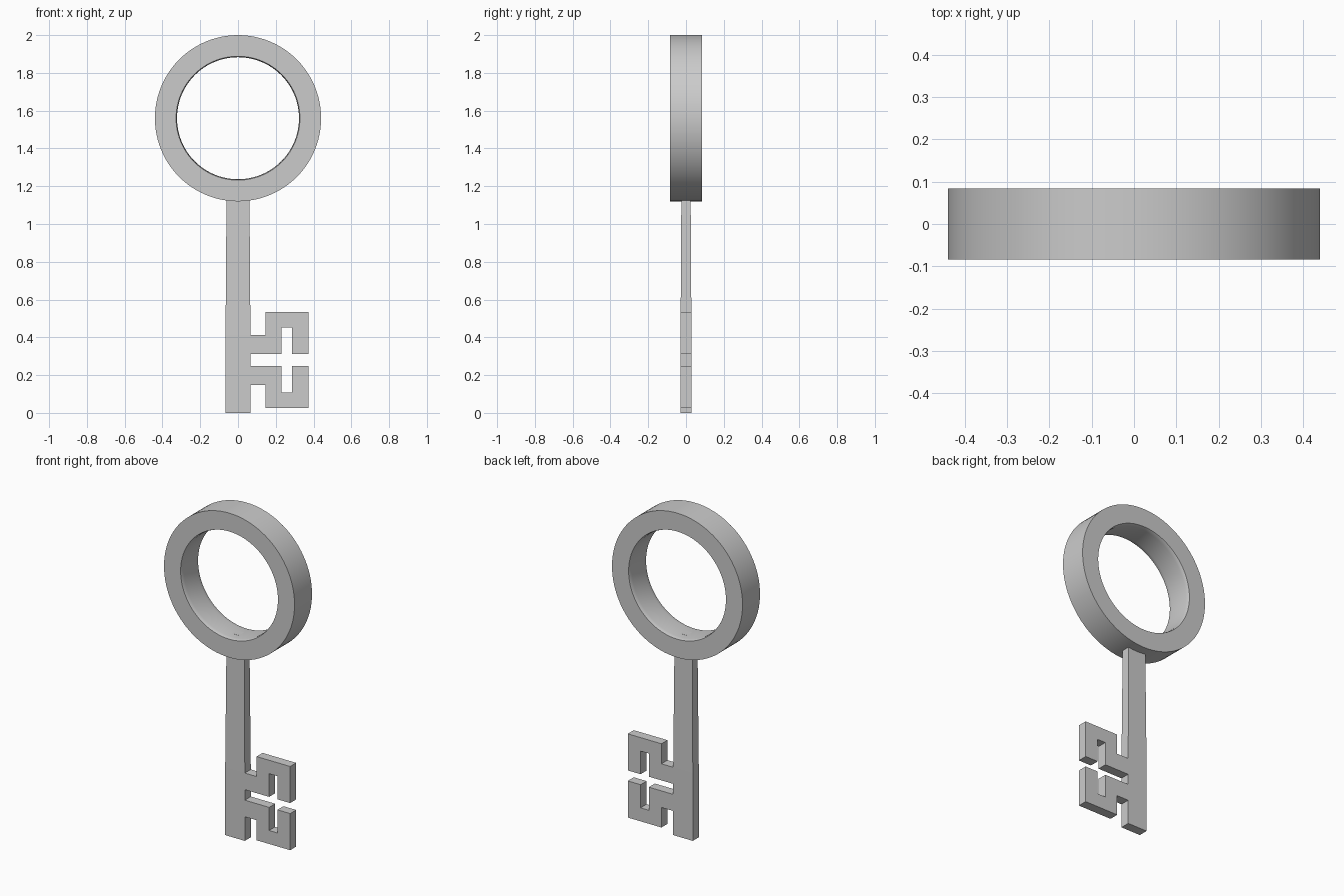
import bpy, bmesh, math
from mathutils import Vector

if "Cube" in bpy.data.objects:
    bpy.data.objects.remove(bpy.data.objects["Cube"])


def finish(name, bm):
    bmesh.ops.recalc_face_normals(bm, faces=bm.faces[:])
    mesh = bpy.data.meshes.new(name)
    bm.to_mesh(mesh)
    bm.free()
    obj = bpy.data.objects.new(name, mesh)
    bpy.context.collection.objects.link(obj)
    return obj


# Bow: ring cross-section (radius, y) with slightly eased inner edges, spun about y
CENTRE_Z, HALF = 1.56, 0.084
inner = [(0.328, -HALF), (0.325, -0.076), (0.323, -0.06)]
section = [(0.44, -HALF)] + inner + [(r, -y) for r, y in reversed(inner)] + [(0.44, HALF)]
bm = bmesh.new()
verts = [bm.verts.new((r, y, CENTRE_Z)) for r, y in section]
edges = [bm.edges.new((v, verts[(i + 1) % len(verts)])) for i, v in enumerate(verts)]
bmesh.ops.spin(bm, geom=verts + edges, cent=(0, 0, CENTRE_Z), axis=(0, 1, 0),
               angle=math.tau, steps=96, use_merge=True)
bmesh.ops.remove_doubles(bm, verts=bm.verts[:], dist=1e-4)
ring = finish("bow_ring", bm)
bpy.context.view_layer.objects.active = ring
ring.select_set(True)
bpy.ops.object.shade_smooth_by_angle(angle=math.radians(40))

# Shaft and bit: one outline; the lower hook mirrors the upper one about MID
MID, W, T = 0.28, 0.066, 0.029
hook = [(W, 0.312), (0.23, 0.312), (0.23, 0.453), (0.286, 0.453), (0.286, 0.312),
        (0.372, 0.312), (0.372, 0.535), (0.145, 0.535), (0.145, 0.413), (W, 0.413)]
lower = [(x, 2 * MID - z) for x, z in reversed(hook)]
outline = [(-W, 0), (W, 0)] + lower + hook + [(-W, 0.413)]
bm = bmesh.new()
front = bm.faces.new([bm.verts.new((x, -T, z)) for x, z in outline])
ext = bmesh.ops.extrude_face_region(bm, geom=[front], use_keep_orig=True)
bmesh.ops.translate(bm, vec=(0, 2 * T, 0),
                    verts=[g for g in ext["geom"] if isinstance(g, bmesh.types.BMVert)])
bm.normal_update()

# Tapered upper shaft pulled out of the shoulder face, ending inside the ring
shoulder = min(bm.faces, key=lambda f: (f.calc_center_median() - Vector((0, 0, 0.413))).length)
top = bmesh.ops.extrude_discrete_faces(bm, faces=[shoulder])["faces"][0]
for v in top.verts:
    v.co = (v.co.x * 0.06 / W, v.co.y * 0.024 / T, 1.238)
bmesh.ops.remove_doubles(bm, verts=bm.verts[:], dist=1e-5)
finish("shaft_and_bit", bm)
